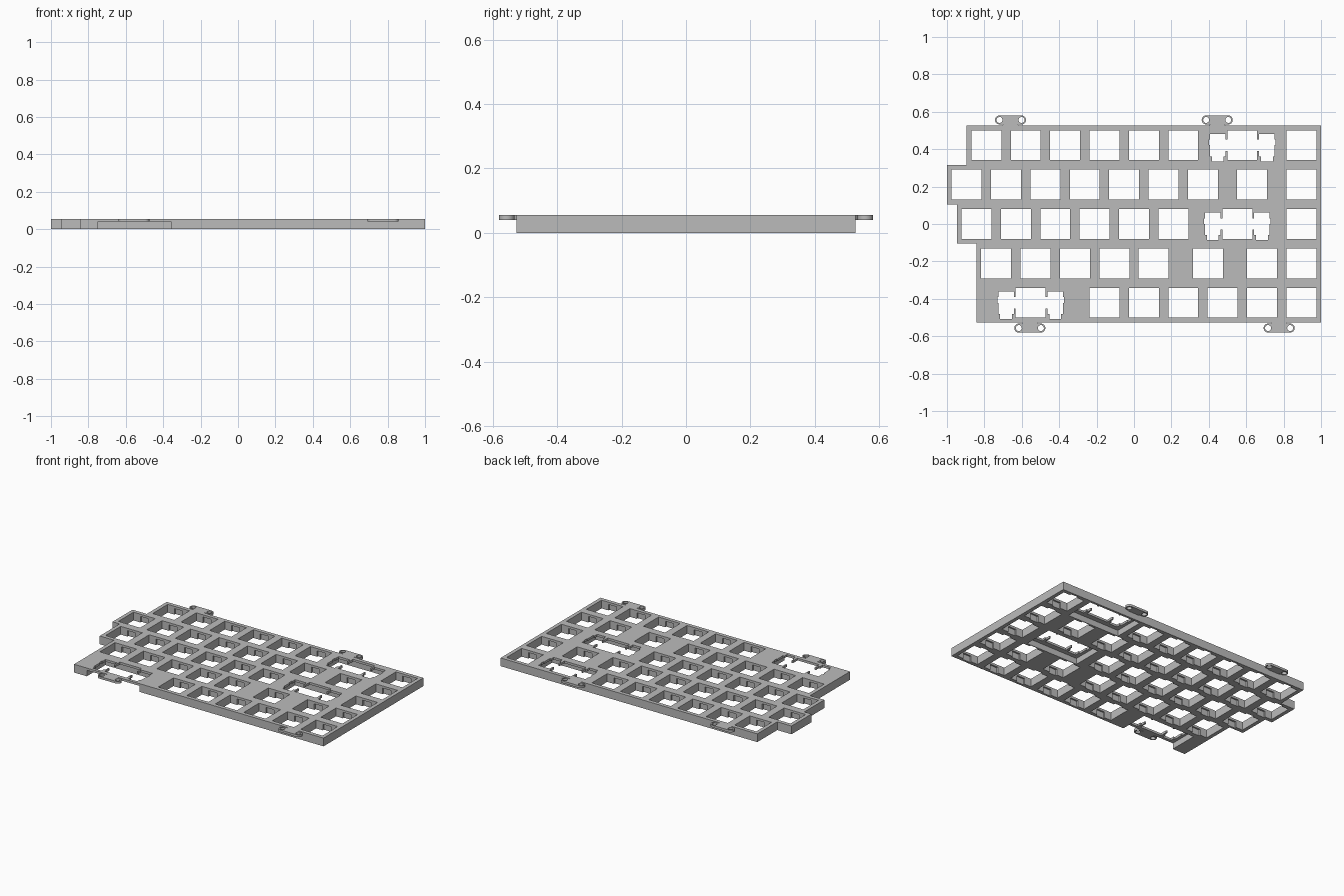
import bpy, bmesh
from math import sin, cos, pi

cube = bpy.data.objects.get("Cube")
if cube:
    bpy.data.objects.remove(cube, do_unlink=True)

PITCH = 2 / 9.5      # one key unit
TOP = 0.055          # plate height
LEDGE = 0.04         # underside of the thin upper layer
HOLE = 0.08          # half of a switch opening

grey = bpy.data.materials.new("plain grey")
grey.use_nodes = True
grey.diffuse_color = (0.5, 0.5, 0.5, 1)
grey.node_tree.nodes["Principled BSDF"].inputs["Base Color"].default_value = (0.5, 0.5, 0.5, 1)


def prisms(name, parts):
    """One object made of upright prisms, each given as (outline, z0, z1)."""
    bm = bmesh.new()
    for outline, z0, z1 in parts:
        face = bm.faces.new([bm.verts.new((x, y, z0)) for x, y in outline])
        grown = bmesh.ops.extrude_face_region(bm, geom=[face])["geom"]
        verts = [v for v in grown if isinstance(v, bmesh.types.BMVert)]
        bmesh.ops.translate(bm, verts=verts, vec=(0, 0, z1 - z0))
    bmesh.ops.recalc_face_normals(bm, faces=bm.faces)
    mesh = bpy.data.meshes.new(name)
    bm.to_mesh(mesh)
    bm.free()
    mesh.materials.append(grey)
    obj = bpy.data.objects.new(name, mesh)
    bpy.context.collection.objects.link(obj)
    return obj


def cut(obj, parts):
    """Subtract prisms from an object and apply the result."""
    cutter = prisms("cutter", parts)
    cutter.hide_render = True
    mod = obj.modifiers.new("cut", "BOOLEAN")
    mod.operation, mod.solver, mod.object = "DIFFERENCE", "EXACT", cutter
    graph = bpy.context.evaluated_depsgraph_get()
    mesh = bpy.data.meshes.new_from_object(obj.evaluated_get(graph))
    obj.modifiers.clear()
    obj.data = mesh
    bpy.data.objects.remove(cutter, do_unlink=True)


def box(x0, x1, y0, y1):
    return [(x0, y0), (x1, y0), (x1, y1), (x0, y1)]


def arc(cx, cy, r, a0, a1, n):
    return [(cx + r * cos(a0 + (a1 - a0) * i / n), cy + r * sin(a0 + (a1 - a0) * i / n))
            for i in range(n + 1)]


def moved(outline, x, y):
    return [(px + x, py + y) for px, py in outline]


# Key centres per row in key units from the left: (left edge, switches, wide key)
ROWS = [
    (0.5, [1, 2, 3, 4, 5, 6, 9], 7.5),
    (0, [0.5, 1.5, 2.5, 3.5, 4.5, 5.5, 6.5, 7.75, 9], None),
    (0.25, [0.75, 1.75, 2.75, 3.75, 4.75, 5.75, 9], 7.375),
    (0.75, [1.25, 2.25, 3.25, 4.25, 5.25, 6.625, 8, 9], None),
    (0.75, [4, 5, 6, 7, 8, 9], 2.125),
]

# Right half of the wide-key opening, from bottom to top, then mirrored
half = [(HOLE, -HOLE), (HOLE, -0.03), (0.09, -0.03), (0.09, -0.06), (0.1, -0.06),
        (0.1, -0.086), (0.163, -0.086), (0.163, -0.06), (0.173, -0.06), (0.173, 0),
        (0.178, 0), (0.178, 0.03), (0.173, 0.03), (0.173, 0.061), (0.09, 0.061),
        (0.09, 0.03), (HOLE, 0.03), (HOLE, HOLE)]
wide_opening = half + [(-x, y) for x, y in reversed(half)]

# Collect the staggered outline and all the openings
left_side, through, under = [], [], []
for row, (edge, switches, wide) in enumerate(ROWS):
    y = (2 - row) * PITCH
    for side in (0.5, -0.5):
        point = (edge * PITCH - 1, y + side * PITCH)
        if len(left_side) > 1 and left_side[-1] == point:
            continue
        left_side.append(point)
    for key in switches:
        x = key * PITCH - 1
        through.append((moved(box(-HOLE, HOLE, -HOLE, HOLE), x, y), -0.02, 0.08))
        # clip notches below the ledge
        under.append((moved(box(-0.03, 0.03, -0.091, 0.091), x, y), -0.02, LEDGE))
    if wide:
        x = wide * PITCH - 1
        through.append((moved(wide_opening, x, y), -0.02, 0.08))
        under.append((moved(box(-0.195, 0.195, -0.115, 0.09), x, y), -0.02, LEDGE))

# Drop the corner between two rows that share a left edge
edge_x = ROWS[-1][0] * PITCH - 1
left_side = [p for p in left_side if p[0] != edge_x] + [
    (edge_x, -0.5 * PITCH), (edge_x, -2.5 * PITCH)]

plate = prisms("switch_plate", [(left_side + [(1, -2.5 * PITCH), (1, 2.5 * PITCH)], 0, TOP)])
cut(plate, under)
cut(plate, through)

# Mounting tabs with two screw holes each
EDGE, R, SPAN = 2.5 * PITCH, 0.024, 0.059
MID = EDGE + 0.03
for name, x, side in [("back_right_tab", -0.66, 1), ("back_left_tab", 0.445, 1),
                      ("front_right_tab", -0.557, -1), ("front_left_tab", 0.776, -1)]:
    shape = ([(-0.045, EDGE), (0.045, EDGE), (0.038, MID - R)]
             + arc(SPAN, MID, R, -pi / 2, pi / 2, 16)
             + arc(-SPAN, MID, R, pi / 2, 3 * pi / 2, 16) + [(-0.038, MID - R)])
    tab = prisms(name, [([(px + x, py * side) for px, py in shape], LEDGE, TOP)])
    cut(tab, [(arc(x + s * SPAN, MID * side, 0.016, 0, 2 * pi * 23 / 24, 23), 0, 0.08)
              for s in (-1, 1)])
    bpy.ops.object.select_all(action="DESELECT")
    tab.select_set(True)
    bpy.context.view_layer.objects.active = tab
    bpy.ops.object.shade_smooth_by_angle()
